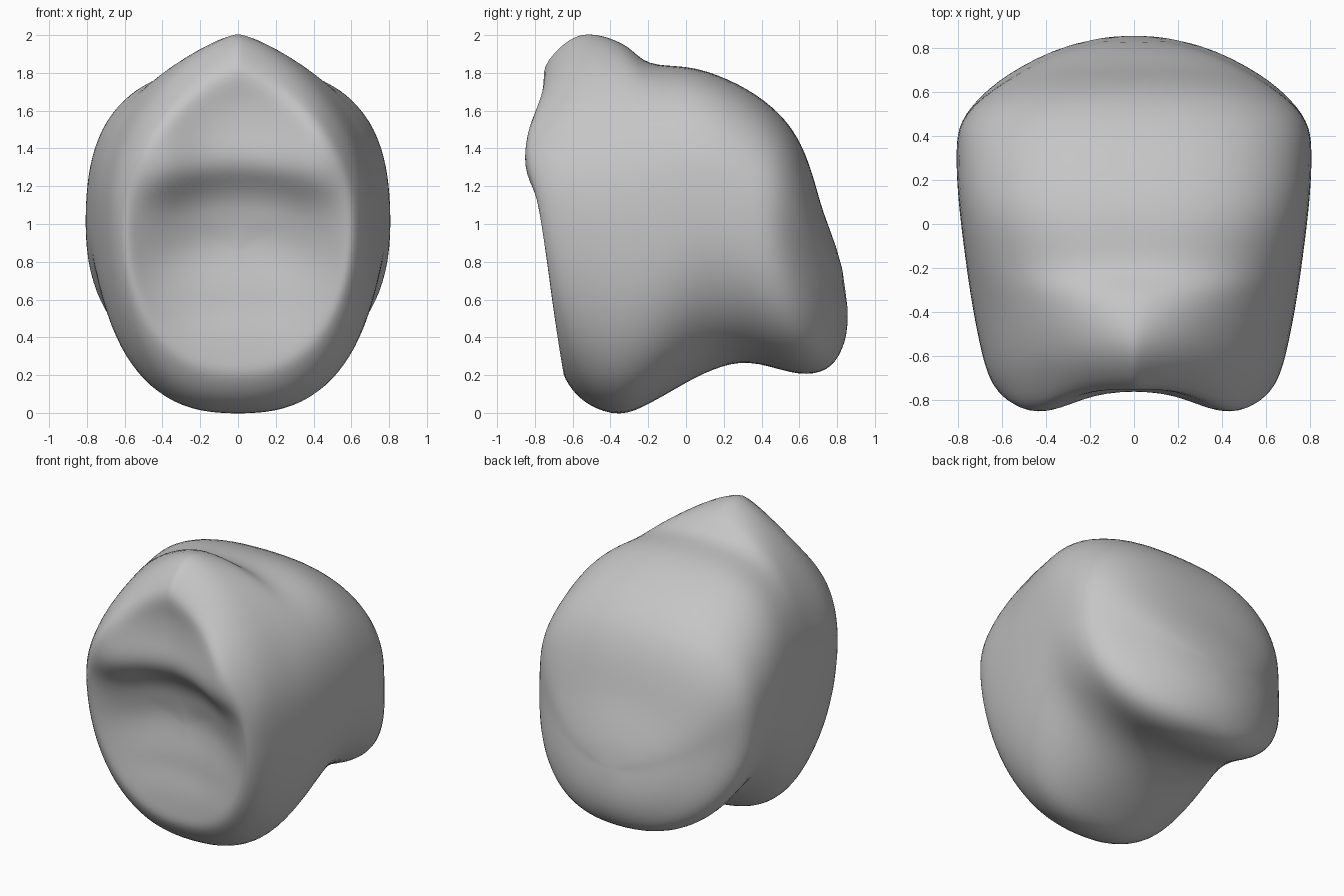
import bpy, bmesh
from math import sin, cos, pi, exp

old = bpy.data.objects.get("Cube")
if old:
    bpy.data.objects.remove(old)

SEG = 96      # points around each ring
STEPS = 5     # interpolated rings between stations
CAP = 26      # rings filling the face
MID = .85     # height of the face centre

# Stations from face rim to back:
# top y, z | side y, z, half width | bottom y, z | upper and lower roundness
STATIONS = [
    (-.76, 1.84, -.77, 1.10, .60, -.655, .20, 1.75, .85),
    (-.57, 2.015, -.69, 1.10, .67, -.55, .06, 1.6, .83),
    (-.33, 1.96, -.42, 1.05, .73, -.35, -.015, 1.05, .79),
    (-.20, 1.85, -.15, 1.05, .77, -.15, .07, .83, .82),
    (.05, 1.83, .10, 1.05, .80, .10, .21, .75, .95),
    (.32, 1.72, .30, 1.00, .81, .33, .27, .77, .87),
    (.53, 1.55, .46, .97, .79, .60, .20, .80, .82),
    (.65, 1.33, .60, .90, .66, .77, .24, .85, .85),
    (.73, 1.03, .75, .78, .42, .85, .39, 1.0, 1.0),
]
POLE = (0, .87, .60)

# Face depth down the middle: height, y
FACE = [(.1, -.65), (.35, -.64), (.6, -.61), (.9, -.58), (1.1, -.61), (1.21, -.66),
        (1.28, -.76), (1.38, -.77), (1.52, -.73), (1.67, -.70), (1.8, -.75), (2, -.78)]


def spline(a, b, c, d, t):
    return b + .5 * t * (c - a + t * (2*a - 5*b + 4*c - d + t * (3*(b - c) + d - a)))


def station(i, t):
    n = len(STATIONS) - 1
    rows = [STATIONS[min(max(i + k, 0), n)] for k in (-1, 0, 1, 2)]
    return [spline(*vals, t) for vals in zip(*rows)]


def ring(s):
    ty, tz, sy, sz, w, by, bz, up, low = s
    pts = []
    for k in range(SEG):
        a = 2 * pi * k / SEG
        sn, cs = sin(a), cos(a)
        ey, ez, p = (ty, tz, up) if cs > 0 else (by, bz, low)
        sign = 1 if sn >= 0 else -1
        c = abs(cs)
        pts.append((sign * w * abs(sn) ** p,
                    sy + (ey - sy) * c ** 1.2,
                    sz + (ez - sz) * c ** min(p, 1)))
    return pts


def face_depth(z):
    for (z0, y0), (z1, y1) in zip(FACE, FACE[1:]):
        if z <= z1:
            t = max(0, (z - z0) / (z1 - z0))
            return y0 + (y1 - y0) * t * t * (3 - 2 * t)
    return FACE[-1][1]


def cheek(x, z):
    return .095 * exp(-((abs(x) - .43) / .2) ** 2 - ((z - 1.38) / .33) ** 2)


# Face: rings shrinking from the rim, blended into the middle profile
rim = ring(STATIONS[0])
rings = []
for i in range(1, CAP + 1):
    s = i / CAP
    m = s ** 2.4
    inner = []
    for x, y, z in rim:
        x2, z2 = x * s, MID + (z - MID) * s
        depth = face_depth(z2 + .3 * x2 * x2) * (1 - m) + y * m
        inner.append((x2, depth - cheek(x2, z2), z2))
    rings.append(inner)

# Sides and back
for i in range(len(STATIONS) - 1):
    for k in range(STEPS):
        if i or k:
            fade = max(0, 1 - k / STEPS) if i == 0 else 0
            rings.append([(x, y - fade * cheek(x, z), z)
                          for x, y, z in ring(station(i, k / STEPS))])
last = ring(STATIONS[-1])
for s in (1, .7, .35):
    rings.append([(x * s, POLE[1] + (y - POLE[1]) * s * s, POLE[2] + (z - POLE[2]) * s)
                  for x, y, z in last])

bm = bmesh.new()
loops = [[bm.verts.new(p) for p in r] for r in rings]
for r0, r1 in zip(loops, loops[1:]):
    for k in range(SEG):
        j = (k + 1) % SEG
        bm.faces.new((r0[k], r0[j], r1[j], r1[k]))
for r, centre in ((loops[0], (0, face_depth(MID), MID)), (loops[-1], POLE)):
    c = bm.verts.new(centre)
    for k in range(SEG):
        bm.faces.new((r[k], r[(k + 1) % SEG], c))
bmesh.ops.recalc_face_normals(bm, faces=bm.faces)

mesh = bpy.data.meshes.new("head")
bm.to_mesh(mesh)
bm.free()
head = bpy.data.objects.new("head", mesh)
bpy.context.collection.objects.link(head)

# Soften the ridges
smooth = head.modifiers.new("soften", "SMOOTH")
smooth.factor = .5
smooth.iterations = 16

# Plain grey
grey = bpy.data.materials.new("plain grey")
grey.use_nodes = True
colour = (.56, .56, .56, 1)
grey.diffuse_color = colour
grey.node_tree.nodes["Principled BSDF"].inputs["Base Color"].default_value = colour
mesh.materials.append(grey)

bpy.context.view_layer.objects.active = head
head.select_set(True)
bpy.ops.object.shade_smooth()
